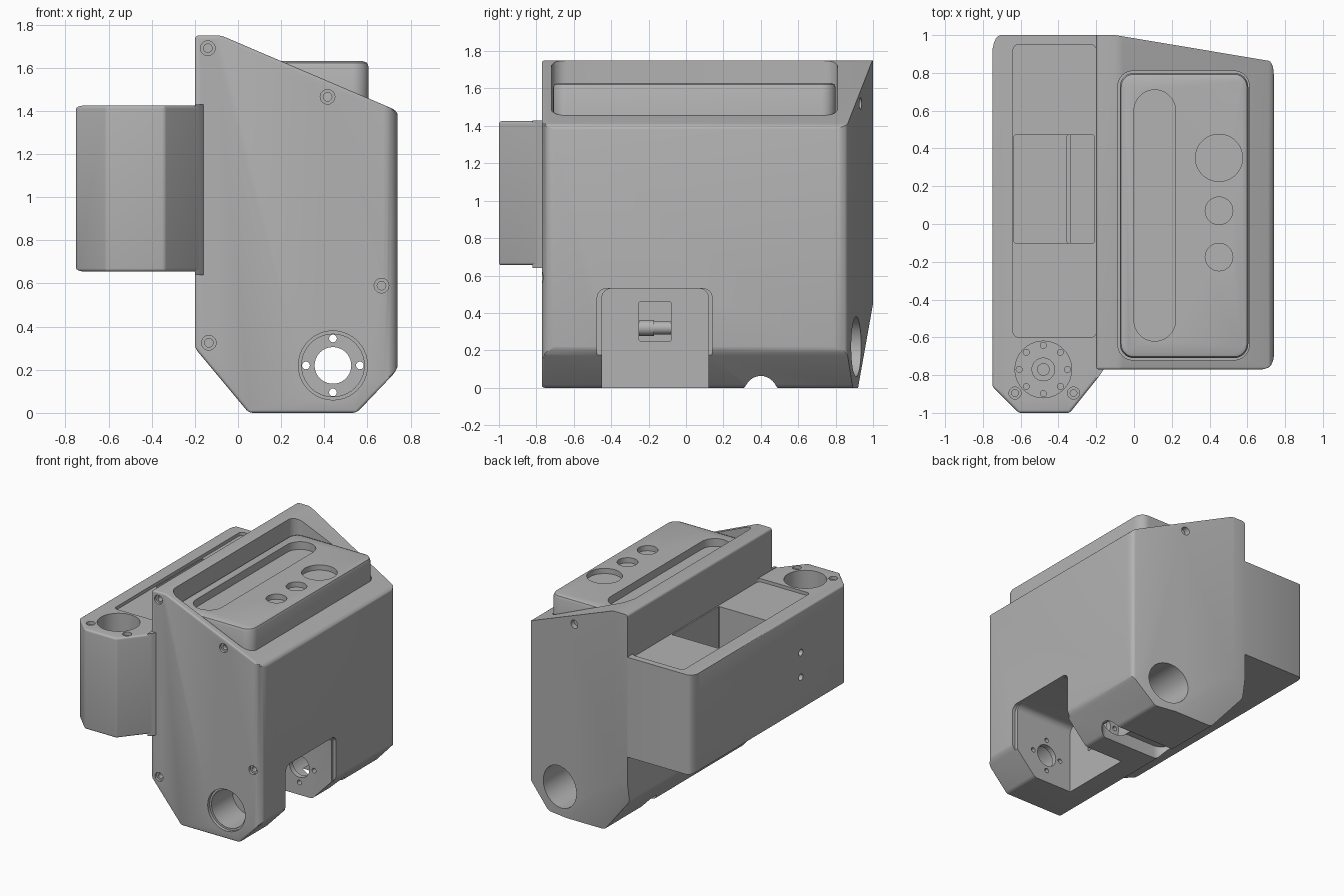
import bpy, bmesh, math
from mathutils import Vector

if "Cube" in bpy.data.objects:
    bpy.data.objects.remove(bpy.data.objects["Cube"])

grey = bpy.data.materials.new("plain grey")
grey.use_nodes = True
grey.diffuse_color = (0.45, 0.45, 0.45, 1)
grey.node_tree.nodes["Principled BSDF"].inputs["Base Color"].default_value = grey.diffuse_color


def circle(cx, cy, r, n=40):
    return [(cx + r * math.cos(2 * math.pi * i / n), cy + r * math.sin(2 * math.pi * i / n)) for i in range(n)]


def rounded(x0, x1, y0, y1, r, n=8):
    corners = [(x1 - r, y1 - r), (x0 + r, y1 - r), (x0 + r, y0 + r), (x1 - r, y0 + r)]
    return [(cx + r * math.cos(math.pi / 2 * (q + i / n)), cy + r * math.sin(math.pi / 2 * (q + i / n)))
            for q, (cx, cy) in enumerate(corners) for i in range(n + 1)]


def ring(cx, cy, r, count):
    return [(cx + r * math.cos(2 * math.pi * i / count), cy + r * math.sin(2 * math.pi * i / count))
            for i in range(count)]


def prism(name, pts, axis, lo, hi):
    """Extrude a flat outline along an axis."""
    place = {"x": lambda a, b, d: (d, a, b), "y": lambda a, b, d: (a, d, b), "z": lambda a, b, d: (a, b, d)}[axis]
    bm = bmesh.new()
    ends = [[bm.verts.new(place(a, b, d)) for a, b in pts] for d in (lo, hi)]
    bm.faces.new(ends[0])
    bm.faces.new(ends[1])
    for i in range(len(pts)):
        j = (i + 1) % len(pts)
        bm.faces.new((ends[0][i], ends[0][j], ends[1][j], ends[1][i]))
    bmesh.ops.remove_doubles(bm, verts=bm.verts, dist=0.0001)
    bmesh.ops.recalc_face_normals(bm, faces=bm.faces)
    mesh = bpy.data.meshes.new(name)
    bm.to_mesh(mesh)
    bm.free()
    obj = bpy.data.objects.new(name, mesh)
    bpy.context.collection.objects.link(obj)
    mesh.materials.append(grey)
    return obj


def apply_modifiers(obj):
    bpy.context.view_layer.update()
    graph = bpy.context.evaluated_depsgraph_get()
    mesh = bpy.data.meshes.new_from_object(obj.evaluated_get(graph))
    obj.modifiers.clear()
    obj.data = mesh


def bevel(obj, width, rule, segments=4):
    """Round edges; the rule gives each edge a share of the width."""
    weights = obj.data.attributes.new("bevel_weight_edge", "FLOAT", "EDGE")
    for e in obj.data.edges:
        a, b = (obj.data.vertices[v].co for v in e.vertices)
        weights.data[e.index].value = rule(a, b)
    mod = obj.modifiers.new("round", "BEVEL")
    mod.limit_method = "WEIGHT"
    mod.width, mod.segments = width, segments
    apply_modifiers(obj)


def cut(obj, pts, axis, lo, hi):
    cutter = prism("cutter", pts, axis, lo, hi)
    cutter.hide_render = True
    mod = obj.modifiers.new("cut", "BOOLEAN")
    mod.operation, mod.solver, mod.object = "DIFFERENCE", "EXACT", cutter
    apply_modifiers(obj)
    bpy.data.objects.remove(cutter)


def finish(obj):
    bpy.ops.object.select_all(action="DESELECT")
    obj.select_set(True)
    bpy.context.view_layer.objects.active = obj
    bpy.ops.object.shade_smooth_by_angle(angle=math.radians(30))


# Main housing: sloped top, chamfered foot, slanted back
housing = prism("main_housing", [(-0.2, 0.3), (0.05, 0), (0.55, 0), (0.74, 0.2), (0.74, 1.4),
                                 (-0.08, 1.75), (-0.2, 1.75)], "y", -0.77, 1.0)
bm = bmesh.new()
bm.from_mesh(housing.data)
for point, normal in (((-0.1, 1, 0), (0.167, 1, 0)), ((0, 0.92, 0), (0, 1, -0.178))):
    res = bmesh.ops.bisect_plane(bm, geom=bm.verts[:] + bm.edges[:] + bm.faces[:], plane_co=point,
                                 plane_no=Vector(normal), clear_outer=True)
    bmesh.ops.holes_fill(bm, edges=[e for e in bm.edges if e.is_boundary])
bmesh.ops.recalc_face_normals(bm, faces=bm.faces)
bm.to_mesh(housing.data)
bm.free()


def housing_rounding(a, b):
    if min(a.x, b.x) > 0.73 and abs(a.y - b.y) < 0.2:
        return 1
    if abs(a.y - b.y) > 0.5:
        return 0.3
    return 0.2 if max(a.y, b.y) < -0.76 else 0


bevel(housing, 0.09, housing_rounding, 5)

# Wheel well with a flared mouth, gear window behind it
cut(housing, rounded(-0.45, 0.12, -0.3, 0.53, 0.05), "x", 0.22, 1)
cut(housing, rounded(-0.475, 0.14, -0.3, 0.53, 0.05), "x", 0.715, 1)
cut(housing, rounded(-0.25, -0.08, 0.25, 0.46, 0.005, 1), "x", 0.1, 0.3)

# Motor chambers in line through the foot
cut(housing, circle(0.44, 0.22, 0.16), "y", -0.9, -0.745)
cut(housing, circle(0.44, 0.22, 0.145), "y", -0.76, -0.49)
cut(housing, circle(0.44, 0.22, 0.16), "y", 0.16, 1.2)
cut(housing, circle(0.44, 0.22, 0.085), "y", -0.6, 0.3)
for x, z in ring(0.44, 0.22, 0.125, 4):
    cut(housing, circle(x, z, 0.018, 16), "y", -0.6, 0.3)

# Slot under the foot
cut(housing, rounded(-0.01, 0.61, 0.31, 0.49, 0.09), "z", -0.1, 0.1)

# Countersunk screw holes
for x, z in ((-0.14, 1.69), (0.415, 1.465), (0.665, 0.59), (-0.135, 0.325)):
    cut(housing, circle(x, z, 0.034, 24), "y", -0.9, -0.75)
    cut(housing, circle(x, z, 0.02, 16), "y", -0.8, -0.7)
cut(housing, circle(0.3, 1.52, 0.032, 24), "y", 0.89, 1.1)

# Recess for the top tray
cut(housing, rounded(-0.085, 0.61, -0.72, 0.81, 0.08), "z", 1.4, 2)
finish(housing)

# Flat top tray with a long slot and three round wells
tray = prism("top_tray", rounded(-0.075, 0.605, -0.71, 0.8, 0.075), "z", 1.38, 1.63)
bevel(tray, 0.025, lambda a, b: 1 if min(a.z, b.z) > 1.62 else 0, 2)
cut(tray, rounded(0, 0.22, -0.62, 0.71, 0.11, 10), "z", 1.57, 2)
for y, r in ((0.35, 0.125), (0.07, 0.073), (-0.175, 0.073)):
    cut(tray, circle(0.45, y, r), "z", 1.59, 2)
finish(tray)

# Side box along the housing
box = prism("side_box", [(-0.75, 1), (-0.75, -0.86), (-0.61, -1), (-0.34, -1), (-0.18, -0.8), (-0.18, 1)],
            "z", 0.655, 1.425)


def box_rounding(a, b):
    if abs(a.z - b.z) > 0.5:
        return 1 if a.y > 0.9 and a.x < -0.7 else 0.12 if a.x < -0.3 else 0
    return 0.15 if max(a.x, b.x) < -0.19 or min(a.y, b.y) < -0.85 else 0


bevel(box, 0.1, box_rounding, 5)
cut(box, rounded(-0.64, -0.2, -0.6, 0.95, 0.03), "z", 1.4, 2)
cut(box, rounded(-0.635, -0.21, -0.1, 0.47, 0.005, 1), "z", 0.95, 2)
cut(box, rounded(-0.355, -0.335, -0.1, 0.47, 0.005, 1), "z", 0.9, 2)

# Round servo well and its screws
cut(box, circle(-0.48, -0.77, 0.15), "z", 0.72, 2)
for x, y in ring(-0.48, -0.77, 0.128, 8):
    cut(box, circle(x, y, 0.016, 12), "z", 0.69, 1)
cut(box, circle(-0.48, -0.77, 0.06), "z", 0.7, 1)
for x in (-0.63, -0.32):
    cut(box, circle(x, -0.895, 0.032, 24), "z", 1.4, 2)
    cut(box, circle(x, -0.895, 0.018, 16), "z", 1.34, 2)
for z in (1.1, 0.91):
    cut(box, circle(-0.33, z, 0.025, 20), "x", -0.9, -0.7)
finish(box)

# Servo hub, gear shaft and front joining lip
finish(prism("servo_hub", circle(-0.48, -0.77, 0.033), "z", 0.69, 0.74))
finish(prism("gear_shaft", circle(0.17, 0.32, 0.035), "y", -0.25, -0.08))
finish(prism("gear_collar", circle(0.17, 0.32, 0.042), "y", -0.25, -0.17))
finish(prism("joining_lip", [(-0.2, -0.82), (-0.18, -0.8), (-0.16, -0.77), (-0.16, -0.7), (-0.2, -0.7)],
             "z", 0.64, 1.43))
